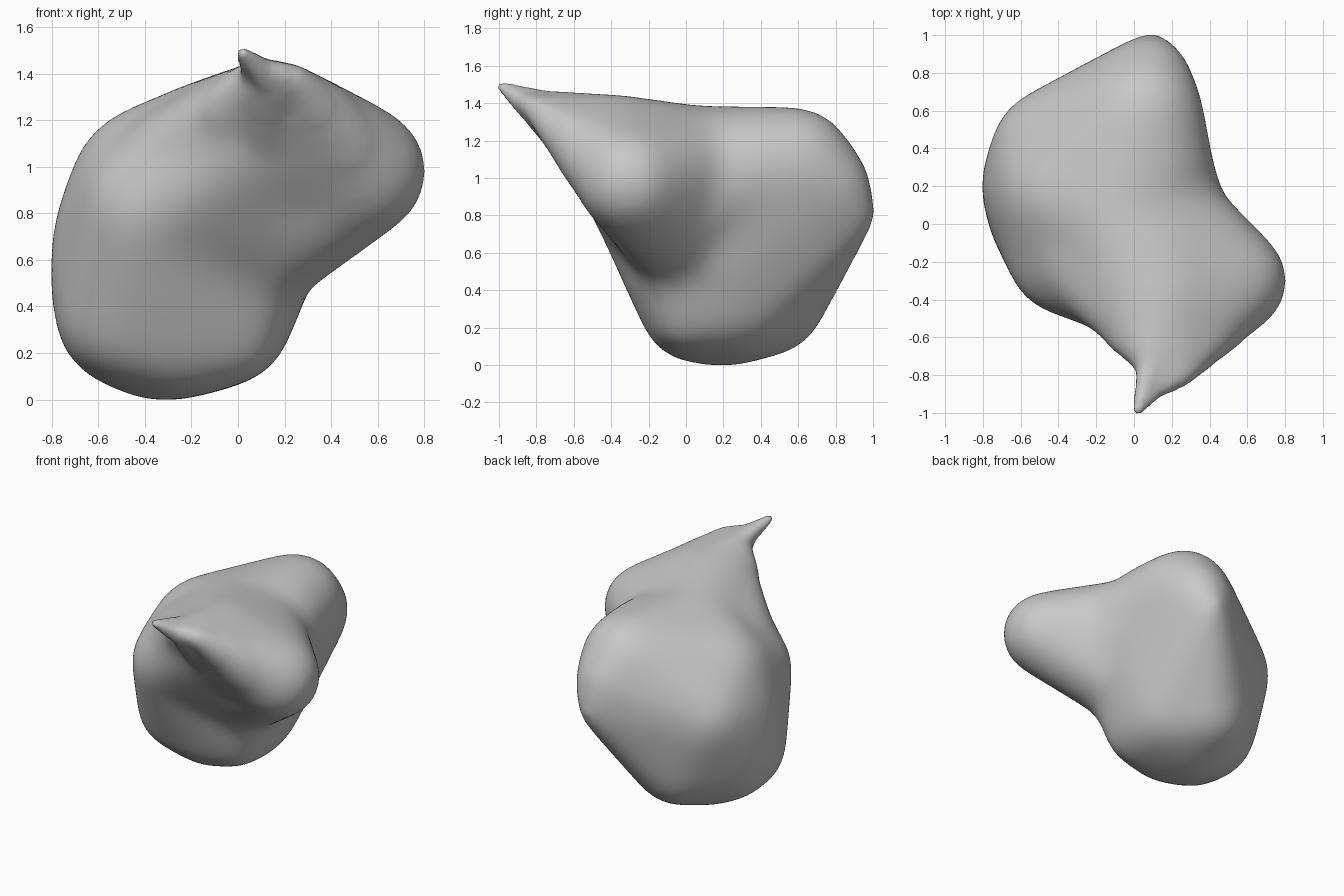
import bpy, bmesh
from mathutils import Matrix

cube = bpy.data.objects.get("Cube")
if cube:
    bpy.data.objects.remove(cube, do_unlink=True)

GROW = 0.018  # allowance for what the softening takes off


def add_hull(target, balls):
    """Add the convex skin stretched round a group of balls (x, y, z, radius)."""
    bm = bmesh.new()
    for x, y, z, r in balls:
        ball = bmesh.new()
        bmesh.ops.create_icosphere(ball, subdivisions=3, radius=r + GROW,
                                   matrix=Matrix.Translation((x, y, z)))
        for v in ball.verts:
            bm.verts.new(v.co)
        ball.free()
    bmesh.ops.convex_hull(bm, input=bm.verts[:])
    loose = [v for v in bm.verts if not v.link_faces]
    bmesh.ops.delete(bm, geom=loose, context='VERTS')
    bmesh.ops.recalc_face_normals(bm, faces=bm.faces[:])
    part = bpy.data.meshes.new("hull_part")
    bm.to_mesh(part)
    bm.free()
    target.from_mesh(part)
    bpy.data.meshes.remove(part)


# Key masses
lobe = (0.535, -0.30, 0.98, 0.27)
ridge = (0.15, -0.40, 1.18, 0.26)
core = (-0.07, 0.04, 1.01, 0.365)
waist = (0.08, 0.30, 1.03, 0.33)
neck_top = (0.06, 0.12, 1.03, 0.31)
neck_low = (0.03, 0.02, 0.64, 0.29)
neck_back = (0.21, 0.18, 0.90, 0.22)
neck_front = (0.30, -0.17, 0.80, 0.23)
chest = (-0.37, -0.19, 0.82, 0.28)
spike_left = (0.09, -0.74, 1.39, 0.06)
spike_right = (0.24, -0.80, 1.37, 0.05)
spike_mid = (0.11, -0.87, 1.41, 0.035)
spike_low = (0.15, -0.81, 1.33, 0.04)
tip = (0.02, -0.985, 1.487, 0.007)

# Main body: rounded bottom, left bulge, back point and top
body = [
    (-0.32, 0.20, 0.42, 0.42), (-0.25, 0.05, 0.30, 0.28),
    (-0.25, 0.45, 0.34, 0.28), (-0.04, 0.12, 0.34, 0.26),
    (0.0, -0.01, 0.25, 0.16), (-0.48, 0.04, 0.36, 0.28),
    (-0.12, 0.25, 0.40, 0.35), (-0.45, 0.20, 0.38, 0.33),
    (-0.42, 0.20, 0.52, 0.38), (-0.42, 0.20, 0.68, 0.37),
    (-0.36, 0.16, 0.90, 0.355), (-0.42, 0.38, 0.72, 0.33),
    (0.05, 0.58, 1.06, 0.31), (0.08, 0.76, 0.96, 0.22),
    (0.10, 0.91, 0.80, 0.10), (0.0, 0.20, 0.60, 0.32),
    waist, chest, core, neck_low,
]
shell = bmesh.new()
add_hull(shell, body)
# Side lobe with its upper neck, sloping underside and soft hollows
add_hull(shell, [lobe, ridge, core, neck_top])
add_hull(shell, [lobe, neck_low, neck_top])
add_hull(shell, [neck_back, waist, neck_low, neck_front])
# Beak-like wedge from lobe and body out to the spike
add_hull(shell, [lobe, ridge, spike_left, spike_right])
add_hull(shell, [(-0.30, -0.20, 1.0, 0.22), ridge, core, spike_left])
# Sloping front under the wedge
add_hull(shell, [chest, ridge, neck_low, neck_front])
# Pointed tip
add_hull(shell, [ridge, spike_left, spike_right, spike_low, spike_mid])
add_hull(shell, [tip, spike_left, spike_mid, spike_low])

mesh = bpy.data.meshes.new("blob_hulls")
shell.to_mesh(mesh)
shell.free()
blob = bpy.data.objects.new("blob_body", mesh)
bpy.context.collection.objects.link(blob)

# Fuse all masses into one skin
remesh = blob.modifiers.new("fuse", 'REMESH')
remesh.mode = 'VOXEL'
remesh.voxel_size = 0.02
graph = bpy.context.evaluated_depsgraph_get()
fused = bpy.data.meshes.new_from_object(blob.evaluated_get(graph))
blob.modifiers.clear()
blob.data = fused
fused.name = "blob_body"
bpy.data.meshes.remove(mesh)

# Soften the skin, easing off toward the tip
bm = bmesh.new()
bm.from_mesh(fused)
for limit, rounds in ((-0.64, 60), (-0.76, 12), (-0.88, 4), (-2, 1)):
    soft = [v for v in bm.verts if v.co.y > limit]
    for _ in range(rounds):
        bmesh.ops.smooth_vert(bm, verts=soft, factor=0.5, use_axis_x=True,
                              use_axis_y=True, use_axis_z=True)
bm.to_mesh(fused)
bm.free()

# Plain grey finish
grey = bpy.data.materials.new("plain_grey")
grey.use_nodes = True
colour = (0.58, 0.58, 0.58, 1)
grey.diffuse_color = colour
grey.node_tree.nodes["Principled BSDF"].inputs["Base Color"].default_value = colour
fused.materials.clear()
fused.materials.append(grey)
fused.shade_smooth()
